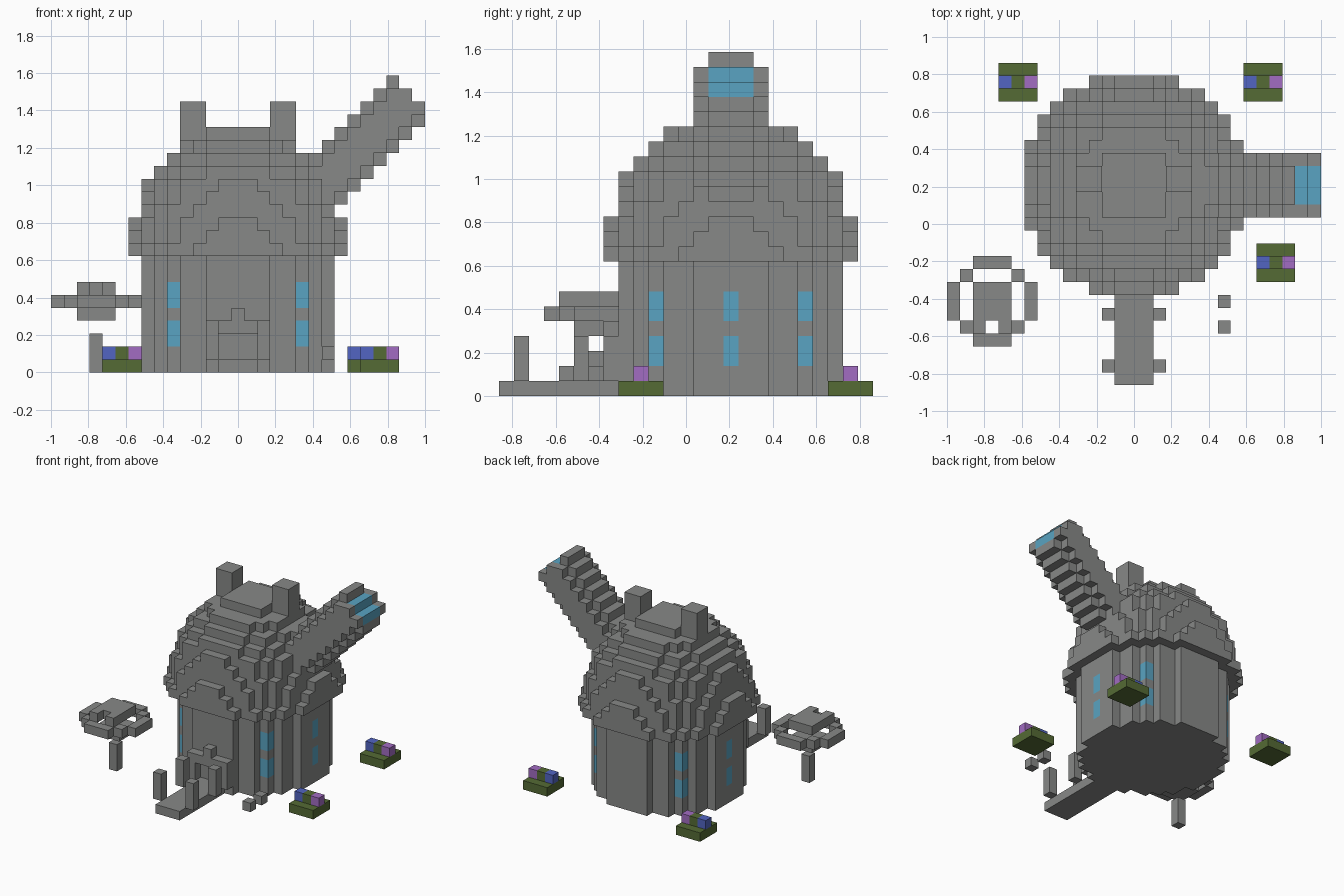
import bpy
import bmesh
from mathutils import Vector

if "Cube" in bpy.data.objects:
    bpy.data.objects.remove(bpy.data.objects["Cube"], do_unlink=True)

V = 2 / 29                        # size of one block
ORIGIN = Vector((-1, -12.5 * V, 0))
CX, CY = 14, 15                   # tower centre block


def material(name, color):
    m = bpy.data.materials.new(name)
    m.use_nodes = True
    m.diffuse_color = (*color, 1)
    m.node_tree.nodes["Principled BSDF"].inputs["Base Color"].default_value = (*color, 1)
    return m


STONE = material("grey stone", (0.245, 0.25, 0.245))
GLASS = material("light blue glass", (0.10, 0.37, 0.54))
GRASS = material("olive grass", (0.09, 0.145, 0.035))
BLUE = material("blue petals", (0.085, 0.13, 0.54))
PURPLE = material("purple petals", (0.36, 0.15, 0.54))


def box(i0, i1, j0, j1, k0, k1):
    """Block cells in half-open ranges."""
    return {(i, j, k) for i in range(i0, i1) for j in range(j0, j1) for k in range(k0, k1)}


def disc(r2, k0, k1):
    """Round slab of blocks about the tower axis."""
    return {c for c in box(CX - 9, CX + 10, CY - 9, CY + 10, k0, k1)
            if (c[0] - CX) ** 2 + (c[1] - CY) ** 2 <= r2}


def build(name, cells, mats=(STONE,), pick=lambda c: 0):
    """Skin a set of blocks with only its outer faces."""
    bm = bmesh.new()
    verts = {}

    def vert(p):
        if p not in verts:
            verts[p] = bm.verts.new(ORIGIN + Vector(p) * V)
        return verts[p]

    for c in sorted(cells):
        for axis in range(3):
            u, w = (axis + 1) % 3, (axis + 2) % 3
            for side in (0, 1):
                near = list(c)
                near[axis] += 1 if side else -1
                if tuple(near) in cells:
                    continue
                ring = []
                for du, dw in ((0, 0), (1, 0), (1, 1), (0, 1)):
                    p = list(c)
                    p[axis] += side
                    p[u] += du
                    p[w] += dw
                    ring.append(vert(tuple(p)))
                face = bm.faces.new(ring if side else ring[::-1])
                face.material_index = pick(c)
    mesh = bpy.data.meshes.new(name)
    bm.to_mesh(mesh)
    bm.free()
    for m in mats:
        mesh.materials.append(m)
    obj = bpy.data.objects.new(name, mesh)
    bpy.context.collection.objects.link(obj)
    return obj


# Round tower with windows on the diagonals and on both sides
def tower_color(c):
    dx, dy = abs(c[0] - CX), abs(c[1] - CY)
    return int(c[2] in (2, 3, 5, 6) and (dx, dy) in ((5, 5), (7, 0)))


build("tower_wall", disc(54, 0, 9), (STONE, GLASS), tower_color)

# Stepped dome, one squared radius per layer
dome = set()
for n, r2 in enumerate((75, 70, 66, 62, 55, 52, 44, 33, 21, 8)):
    dome |= disc(r2, 9 + n, 10 + n)
build("dome_roof", dome)

# Pair of turrets on the roof
for side, i in (("right", 10), ("left", 17)):
    build(side + "_turret", box(i, i + 2, CY, CY + 2, 18, 21))

# Slanted telescope with a lens at its end
telescope = set()
for c in box(17, 29, CY - 2, CY + 3, 10, 23):
    rim = int(abs(c[1] - CY) == 2)
    if 4 + rim <= c[0] - c[2] <= 9 - rim and 34 <= c[0] + c[2] <= 48:
        telescope.add(c)
build("telescope", telescope, (STONE, GLASS),
      lambda c: int(c[0] >= 27 and c[0] + c[2] == 48 and abs(c[1] - CY) < 2))

# Front path, path posts and door frame
build("path", box(13, 16, 0, 8, 0, 1))
for n, j in (("front", 1), ("back", 5)):
    for side, i in (("right", 12), ("left", 16)):
        build(f"{n}_{side}_path_post", box(i, i + 1, j, j + 1, 1, 4))
frame = box(12, 17, 7, 8, 1, 4) - box(13, 16, 7, 8, 1, 3)
build("door_frame", frame | box(14, 15, 7, 8, 4, 5))

# Small loose stones beside the path
for n, j in (("front", 4), ("back", 6)):
    build(n + "_loose_stone", box(21, 22, j, j + 1, 1, 2))

# Tree: trunk, open ring of leaves, caps above and below
TX, TY = 3, 6
build("tree_trunk", box(TX, TX + 1, TY, TY + 1, 0, 3))
ring = {c for c in box(0, 7, 3, 10, 5, 6)
        if 8 <= (c[0] - TX) ** 2 + (c[1] - TY) ** 2 <= 10}
build("tree_leaf_ring", ring)
build("tree_lower_cap", box(2, 5, 5, 8, 4, 5))
build("tree_upper_cap", box(2, 5, 4, 8, 6, 7) - box(3, 4, 4, 5, 6, 7))

# Flower beds
for n, i, j in (("back_right", 4, 22), ("back_left", 23, 22), ("front_left", 24, 8)):
    build(n + "_flower_bed", box(i, i + 3, j, j + 3, 0, 1), (GRASS,))
    build(n + "_flowers", box(i, i + 3, j + 1, j + 2, 1, 2), (BLUE, GRASS, PURPLE),
          lambda c, i=i: c[0] - i)
